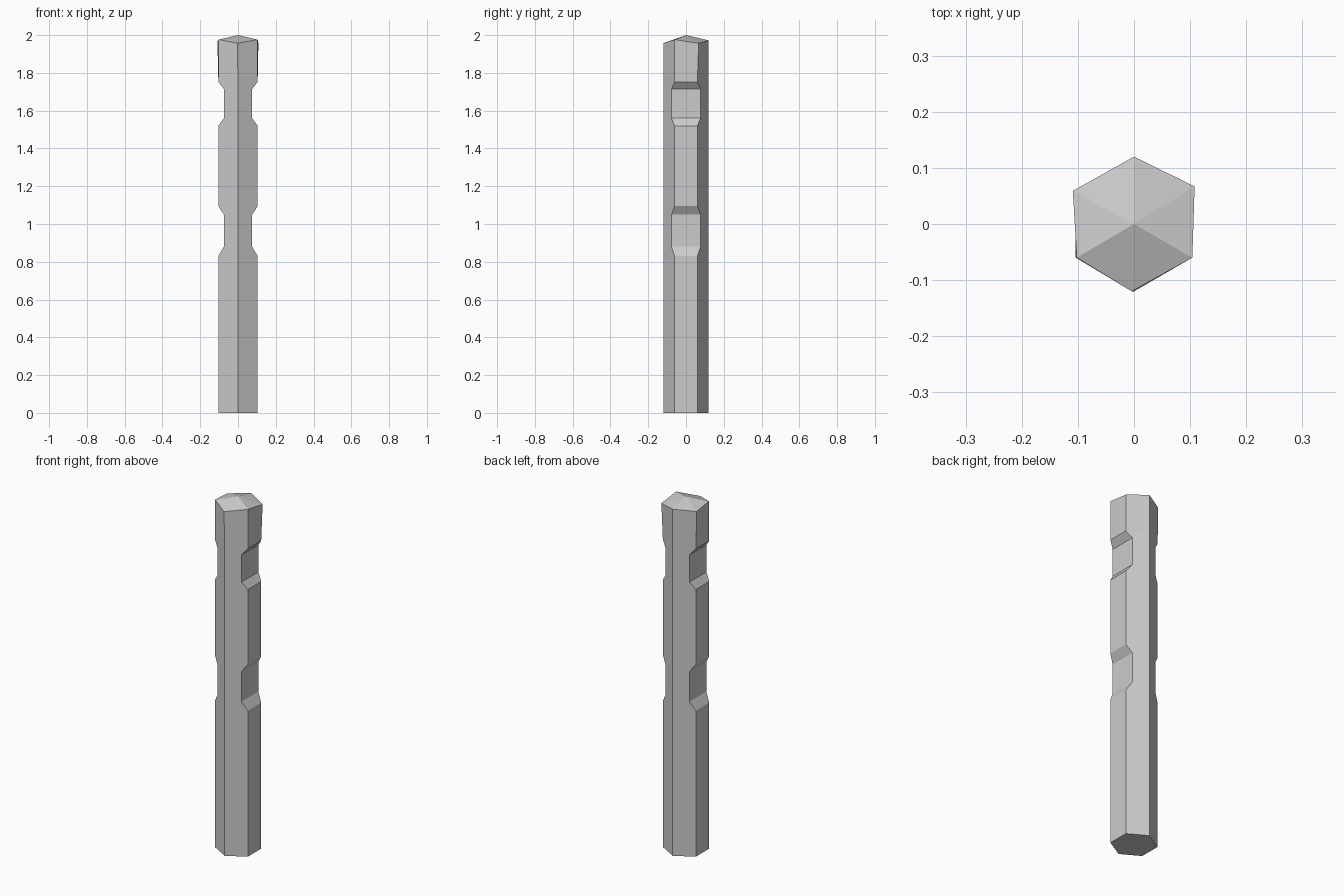
import bpy, bmesh

if "Cube" in bpy.data.objects:
    bpy.data.objects.remove(bpy.data.objects["Cube"])

R = 0.12            # hexagon corner radius, corners on the y axis
SIDE = 0.104        # half width across the flats
NOTCH = 0.075       # half width inside the notches


def hexagon(half_width):
    # Notched rings slide their corners along the slanted faces
    y = R - half_width * (R / 2) / SIDE
    return [(0, -R), (half_width, -y), (half_width, y),
            (0, R), (-half_width, y), (-half_width, -y)]


# Shaft rings: height and half width
levels = [(0, SIDE)]
for a, b, c, d in ((0.83, 0.88, 1.05, 1.095), (1.52, 1.56, 1.715, 1.752)):
    levels += [(a, SIDE), (b, NOTCH), (c, NOTCH), (d, SIDE)]

bm = bmesh.new()
rings = [[bm.verts.new((x, y, z)) for x, y in hexagon(w)] for z, w in levels]

# Slightly uneven, hand-cut top rim
rim = [(-0.004, -0.12, 1.957), (0.104, -0.06, 1.976), (0.108, 0.067, 1.957),
       (0, 0.12, 1.972), (-0.109, 0.059, 1.965), (-0.102, -0.06, 1.976)]
rings.append([bm.verts.new(p) for p in rim])

# Side walls
for low, high in zip(rings, rings[1:]):
    for i in range(6):
        j = (i + 1) % 6
        bm.faces.new((low[i], low[j], high[j], high[i]))

# Flat base and low pointed top
bm.faces.new(rings[0][::-1])
apex = bm.verts.new((0, 0, 2))
for i in range(6):
    bm.faces.new((rings[-1][i], rings[-1][(i + 1) % 6], apex))

bmesh.ops.recalc_face_normals(bm, faces=bm.faces)
mesh = bpy.data.meshes.new("notched_post")
bm.to_mesh(mesh)
bm.free()
post = bpy.data.objects.new("notched_post", mesh)
bpy.context.collection.objects.link(post)
